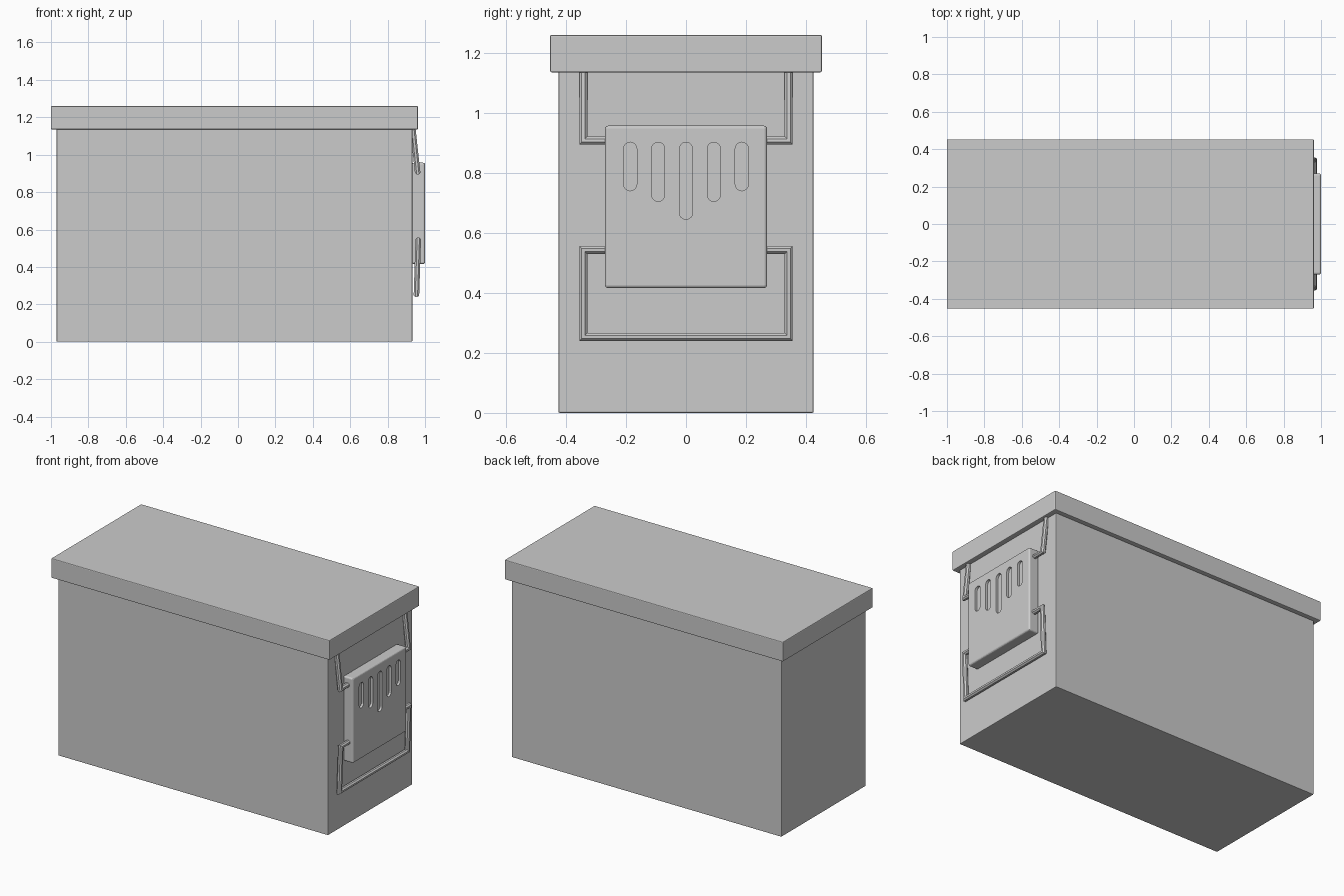
import bpy, bmesh, math
from mathutils import Vector

if "Cube" in bpy.data.objects:
    bpy.data.objects.remove(bpy.data.objects["Cube"])


def make_object(name, bm):
    bmesh.ops.recalc_face_normals(bm, faces=bm.faces[:])
    mesh = bpy.data.meshes.new(name)
    bm.to_mesh(mesh)
    bm.free()
    obj = bpy.data.objects.new(name, mesh)
    bpy.context.collection.objects.link(obj)
    return obj


def box(name, x, y, z, bevel, segments=2):
    bm = bmesh.new()
    bmesh.ops.create_cube(bm, size=1)
    for v in bm.verts:
        for i, (lo, hi) in enumerate((x, y, z)):
            v.co[i] = (lo + hi) / 2 + v.co[i] * (hi - lo)
    bmesh.ops.bevel(bm, geom=bm.edges[:], offset=bevel, segments=segments,
                    profile=0.5, affect='EDGES')
    return make_object(name, bm)


def wire(name, path, depth_at, r=0.0135):
    """Sweep a mitred octagon along a path in the (y, z) plane; x follows z."""
    pts = [Vector(p) for p in path]
    dirs = [(b - a).normalized() for a, b in zip(pts, pts[1:])]
    bm = bmesh.new()
    rings = []
    for i, p in enumerate(pts):
        d0, d1 = dirs[max(i - 1, 0)], dirs[min(i, len(dirs) - 1)]
        n0, n1 = Vector((-d0.y, d0.x)), Vector((-d1.y, d1.x))
        miter = (n0 + n1) / (1 + n0.dot(n1))
        ring = []
        for k in range(8):
            a = math.pi / 8 + k * math.pi / 4
            q = p + miter * r * math.cos(a) / math.cos(math.pi / 8)
            ring.append(bm.verts.new((depth_at(q.y) + 0.016 * math.sin(a), q.x, q.y)))
        rings.append(ring)
    for a, b in zip(rings, rings[1:]):
        for k in range(8):
            bm.faces.new((a[k], a[(k + 1) % 8], b[(k + 1) % 8], b[k]))
    bm.faces.new(rings[0])
    bm.faces.new(rings[-1])
    return make_object(name, bm)


# Main box and overhanging lid
box("box_body", (-0.97, 0.932), (-0.425, 0.425), (0, 1.137), 0.004)
box("lid", (-1.0, 0.962), (-0.453, 0.453), (1.135, 1.26), 0.005)

# Latch plate on the right end
plate = box("latch_plate", (0.93, 1.0), (-0.27, 0.27), (0.416, 0.957), 0.01, 3)

# Five rounded slots pressed into the plate
bm = bmesh.new()
radius, top = 0.022, 0.902
for y, bottom in ((0, 0.645), (-0.093, 0.705), (0.093, 0.705),
                  (-0.186, 0.74), (0.186, 0.74)):
    outline = []
    for centre, start in ((top - radius, 0), (bottom + radius, math.pi)):
        for k in range(9):
            a = start + k * math.pi / 8
            outline.append(bm.verts.new((0.985, y + radius * math.cos(a),
                                         centre + radius * math.sin(a))))
    face = bm.faces.new(outline)
    out = bmesh.ops.extrude_face_region(bm, geom=[face], use_keep_orig=True)
    for v in out["geom"]:
        if isinstance(v, bmesh.types.BMVert):
            v.co.x += 0.05
cutter = make_object("slot_cutter", bm)
cutter.hide_render = True
cut = plate.modifiers.new("slots", 'BOOLEAN')
cut.operation, cut.solver, cut.object = 'DIFFERENCE', 'EXACT', cutter
bpy.context.view_layer.objects.active = plate
bpy.ops.object.modifier_apply(modifier="slots")
bpy.data.objects.remove(cutter)

# Upper wire hooks running from under the lid into the plate
for side, label in ((-1, "left"), (1, "right")):
    wire("upper_wire_" + label,
         [(side * 0.342, 1.14), (side * 0.342, 0.908), (side * 0.25, 0.908)],
         lambda z: 0.961 - (z - 0.9) * 0.11)

# Lower wire bail looping under the plate
wire("lower_wire_bail",
     [(-0.25, 0.543), (-0.342, 0.543), (-0.342, 0.253),
      (0.342, 0.253), (0.342, 0.543), (0.25, 0.543)],
     lambda z: 0.954 + (z - 0.25) * 0.033)
